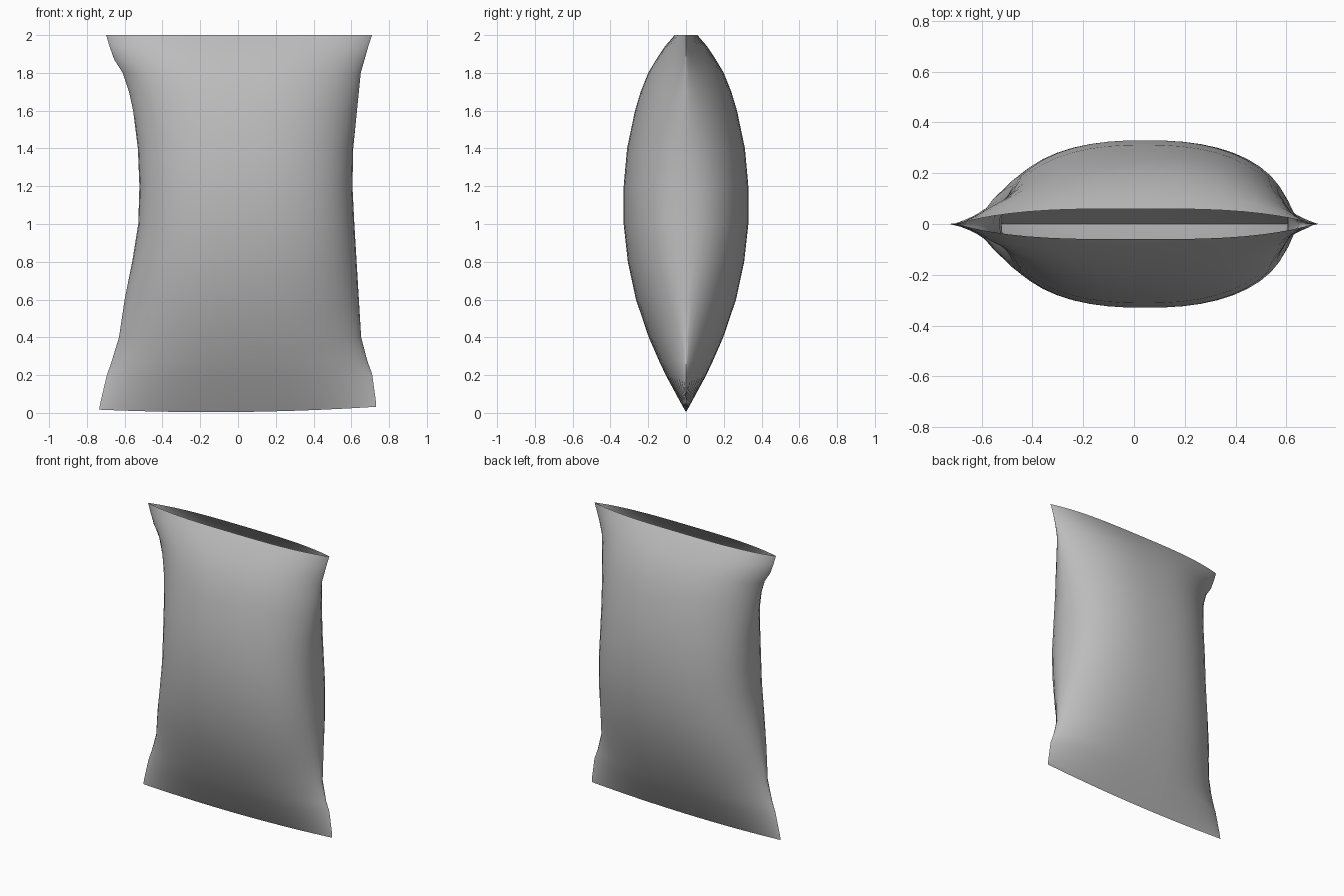
import bpy, bmesh, math

cube = bpy.data.objects.get("Cube")
if cube:
    bpy.data.objects.remove(cube, do_unlink=True)

# Height, right edge, left edge, half depth
PROFILE = [
    (0.02, -0.735, 0.73, 0.0), (0.05, -0.73, 0.73, 0.018), (0.2, -0.695, 0.71, 0.103),
    (0.27, -0.67, 0.685, 0.138), (0.4, -0.63, 0.652, 0.197), (0.6, -0.60, 0.64, 0.265),
    (0.8, -0.56, 0.628, 0.308), (1.0, -0.528, 0.616, 0.33), (1.2, -0.522, 0.606, 0.33),
    (1.4, -0.53, 0.61, 0.312), (1.6, -0.555, 0.63, 0.27), (1.7, -0.577, 0.64, 0.24),
    (1.8, -0.61, 0.65, 0.2), (1.87, -0.655, 0.67, 0.158), (1.94, -0.68, 0.69, 0.112),
    (2.0, -0.698, 0.71, 0.06),
]
HALF = 24   # segments across each panel


def section(z, x0, x1, depth):
    """Closed outline: rounded at mid height, pointed at both ends."""
    end = min(1, abs(z - 1.05) / 0.95)
    power = 2.4 + 0.8 * end ** 3
    bulge = 0.45 + 0.5 * end ** 2
    points = []
    for i in range(2 * HALF):
        t = -math.cos(math.pi * i / HALF)
        side = -1 if i < HALF else 1
        y = side * depth * max(0, 1 - abs(t) ** power) ** bulge
        x = (x0 + x1) / 2 + t * (x1 - x0) / 2
        # Bottom seam sags in the middle and lifts at the left corner
        fade = max(0, 1 - z / 0.4)
        dz = fade * (0.008 * t - 0.016 * (1 - t * t) + 0.005 * t * t)
        points.append((x, y, z + dz))
    return points


# Material
grey = bpy.data.materials.new("plain grey")
colour = (0.5, 0.5, 0.5, 1)
grey.use_nodes = True
grey.diffuse_color = colour
grey.node_tree.nodes["Principled BSDF"].inputs["Base Color"].default_value = colour

# Open bag, lofted from the bottom seam to the rim
bm = bmesh.new()
rings = [[bm.verts.new(p) for p in section(*row)] for row in PROFILE]
count = 2 * HALF
for low, high in zip(rings, rings[1:]):
    for i in range(count):
        j = (i + 1) % count
        bm.faces.new((low[i], low[j], high[j], high[i]))
bmesh.ops.remove_doubles(bm, verts=bm.verts, dist=0.0001)

mesh = bpy.data.meshes.new("bag")
bm.to_mesh(mesh)
bm.free()
mesh.materials.append(grey)
bag = bpy.data.objects.new("bag", mesh)
bpy.context.collection.objects.link(bag)
bpy.context.view_layer.objects.active = bag
bag.select_set(True)
bpy.ops.object.shade_smooth_by_angle(angle=math.radians(60))
